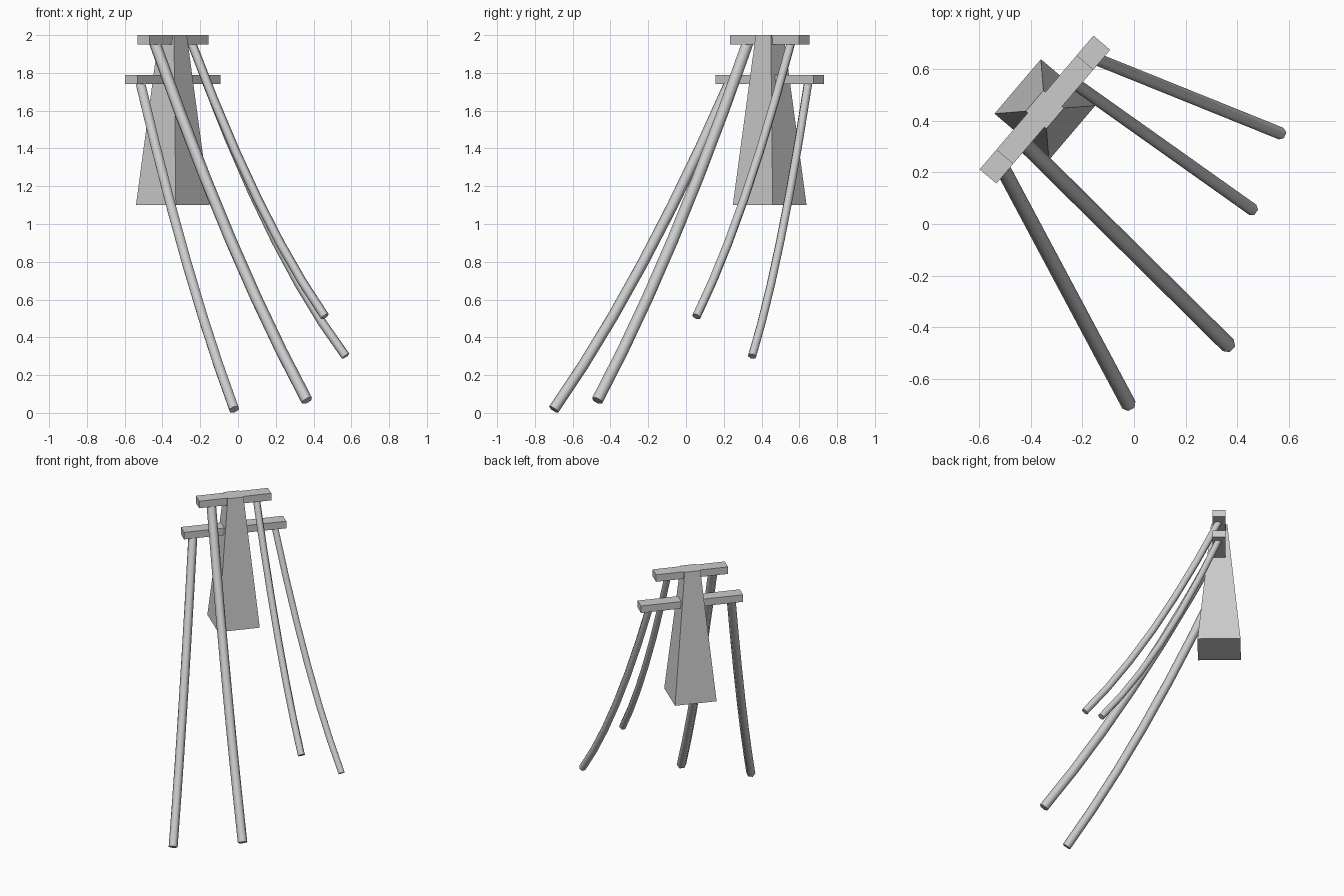
import bpy
from math import cos, sin, radians
from mathutils import Vector

if "Cube" in bpy.data.objects:
    bpy.data.objects.remove(bpy.data.objects["Cube"])

CX, CY, ANGLE = -0.345, 0.443, radians(49.6)
AXIS = Vector((cos(ANGLE), sin(ANGLE), 0))


# tapered pole: square frustum turned to follow the crossbars
def pole(name, z0, z1, side0, side1):
    bpy.ops.mesh.primitive_cone_add(
        vertices=4, radius1=side0 / 2 ** 0.5, radius2=side1 / 2 ** 0.5,
        depth=z1 - z0, location=(CX, CY, (z0 + z1) / 2),
        rotation=(0, 0, ANGLE + radians(45)))
    bpy.context.object.name = name


# box arm centred on the pole
def crossbar(name, length, width, z0, z1):
    bpy.ops.mesh.primitive_cube_add(
        size=1, location=(CX, CY, (z0 + z1) / 2), rotation=(0, 0, ANGLE))
    bar = bpy.context.object
    bar.name = name
    bar.scale = (length, width, z1 - z0)


# sagging six-sided cable hanging from a point along a bar
def cable(name, offset, z, end, radius, sag, steps=6):
    start = Vector((CX, CY, z)) + AXIS * offset
    end = Vector(end)
    curve = bpy.data.curves.new(name, 'CURVE')
    curve.dimensions = '3D'
    curve.bevel_depth = radius
    curve.bevel_resolution = 1
    curve.use_fill_caps = True
    spline = curve.splines.new('POLY')
    spline.points.add(steps)
    for i, p in enumerate(spline.points):
        t = i / steps
        pos = start.lerp(end, t)
        pos.z -= 4 * sag * t * (1 - t)
        p.co = (*pos, 1)
    obj = bpy.data.objects.new(name, curve)
    bpy.context.collection.objects.link(obj)
    bpy.ops.object.select_all(action='DESELECT')
    obj.select_set(True)
    bpy.context.view_layer.objects.active = obj
    bpy.ops.object.convert(target='MESH')
    bpy.ops.object.shade_smooth_by_angle(angle=radians(65))


pole("pole", 1.10, 2.0, 0.277, 0.105)
crossbar("upper_crossbar", 0.48, 0.085, 1.95, 2.0)
crossbar("lower_crossbar", 0.68, 0.085, 1.74, 1.79)

# cables: two from each bar
cable("lower_left_cable", -0.27, 1.76, (-0.02, -0.70, 0.018), 0.029, 0.10)
cable("upper_left_cable", -0.15, 1.965, (0.365, -0.47, 0.065), 0.031, 0.10)
cable("upper_right_cable", 0.15, 1.965, (0.46, 0.055, 0.51), 0.024, 0.11)
cable("lower_right_cable", 0.27, 1.76, (0.57, 0.35, 0.30), 0.024, 0.12)
